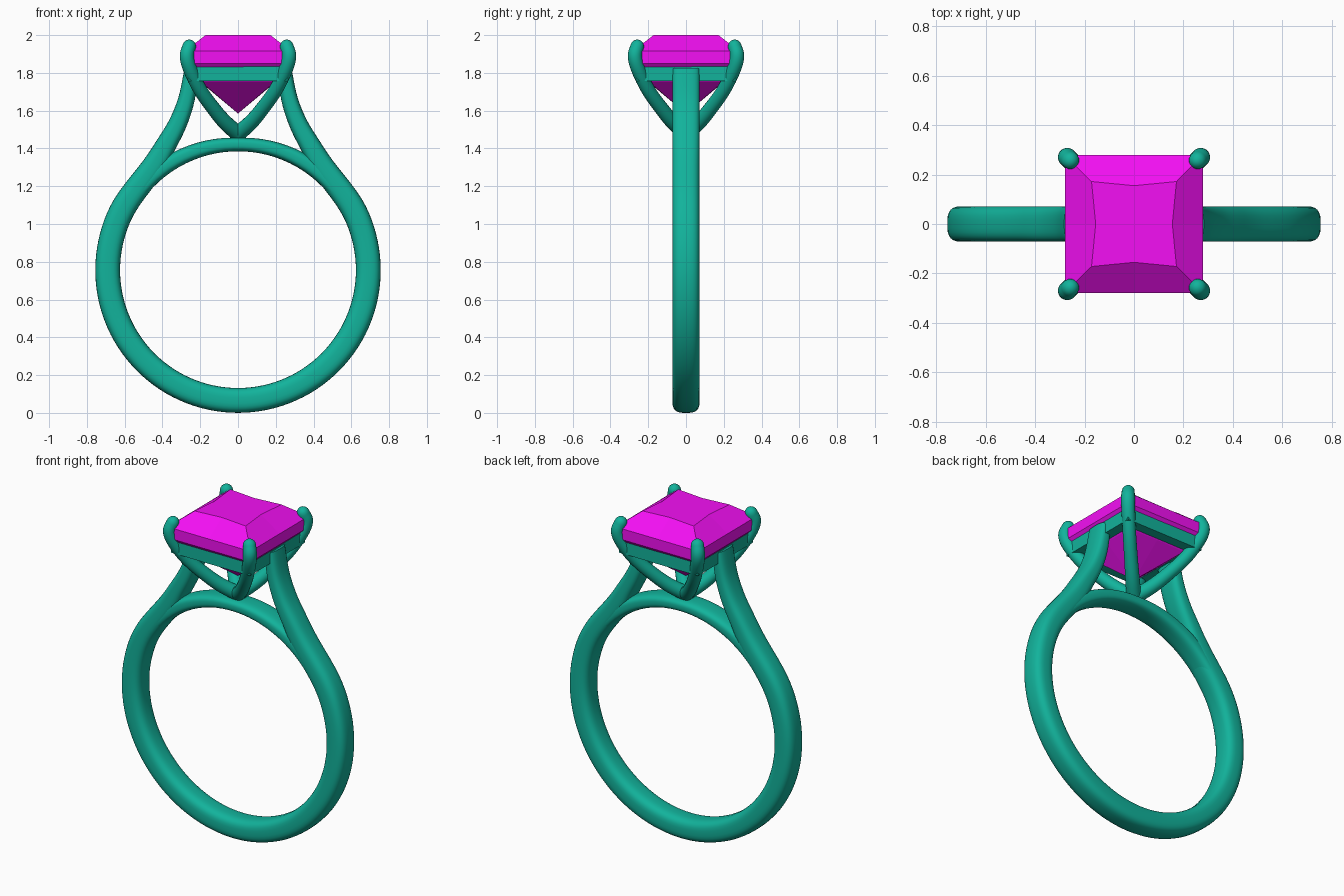
import bpy, bmesh, math
from mathutils import Vector

if "Cube" in bpy.data.objects:
    bpy.data.objects.remove(bpy.data.objects["Cube"])


def material(name, rgb):
    m = bpy.data.materials.new(name)
    m.diffuse_color = (*rgb, 1)
    m.use_nodes = True
    m.node_tree.nodes["Principled BSDF"].inputs["Base Color"].default_value = m.diffuse_color
    return m


metal = material("teal_metal", (0.006, 0.45, 0.33))
magenta = material("magenta_stone", (0.9, 0.005, 0.9))


def make_object(name, bm, mat, smooth=True):
    bmesh.ops.recalc_face_normals(bm, faces=bm.faces)
    me = bpy.data.meshes.new(name)
    bm.to_mesh(me)
    bm.free()
    ob = bpy.data.objects.new(name, me)
    bpy.context.collection.objects.link(ob)
    me.materials.append(mat)
    if smooth:
        for o in bpy.context.selected_objects:
            o.select_set(False)
        bpy.context.view_layer.objects.active = ob
        ob.select_set(True)
        bpy.ops.object.shade_smooth_by_angle(angle=math.radians(40))
    return ob


def spline(pts, steps):
    """Catmull-Rom through control tuples."""
    v = [Vector(p) for p in pts]
    v = [2 * v[0] - v[1]] + v + [2 * v[-1] - v[-2]]
    out = []
    for i in range(1, len(v) - 2):
        a, b, c, d = v[i - 1:i + 3]
        for k in range(steps):
            t = k / steps
            out.append(0.5 * (2 * b + (c - a) * t + (2 * a - 5 * b + 4 * c - d) * t * t
                              + (3 * b - a - 3 * c + d) * t ** 3))
    return out + [v[-2]]


def sweep(name, path, power, sides=28, turn=0.0, round_end=False):
    """Sweep a superellipse along (u, z, half thickness, half width) points
    lying in a vertical plane turned about z."""
    rings = []
    for i, p in enumerate(path):
        a, b = path[max(i - 1, 0)], path[min(i + 1, len(path) - 1)]
        t = Vector((b[0] - a[0], b[1] - a[1])).normalized()
        rings.append((p[0], p[1], p[2], p[3], t))
    if round_end:
        u, z, h, w, t = rings[-1]
        for deg in (20, 40, 60, 75, 86):
            s, c = math.sin(math.radians(deg)), math.cos(math.radians(deg))
            rings.append((u + t.x * h * s, z + t.y * h * s, h * c, w * c, t))
    bm = bmesh.new()
    ct, st = math.cos(turn), math.sin(turn)
    loops = []
    for u, z, h, w, t in rings:
        loop = []
        for k in range(sides):
            a = 2 * math.pi * (k + 0.5) / sides
            c, s = math.cos(a), math.sin(a)
            n = h * math.copysign(abs(c) ** (2 / power), c)
            y = w * math.copysign(abs(s) ** (2 / power), s)
            x = u - t.y * n
            loop.append(bm.verts.new((x * ct - y * st, x * st + y * ct, z + t.x * n)))
        loops.append(loop)
    for a, b in zip(loops, loops[1:]):
        for k in range(sides):
            j = (k + 1) % sides
            bm.faces.new((a[k], a[j], b[j], b[k]))
    bm.faces.new(loops[0])
    bm.faces.new(loops[-1])
    return make_object(name, bm, metal)


# Shank: lower circle flowing into two rising shoulders
CZ = 0.756
right = [(0.69 * math.cos(math.radians(d)), CZ + 0.69 * math.sin(math.radians(d)), 0.066, 0.072)
         for d in range(-90, 36, 15)]
right += [(0.452, 1.298, 0.063, 0.072), (0.385, 1.412, 0.055, 0.072), (0.32, 1.53, 0.049, 0.072),
          (0.273, 1.66, 0.044, 0.072), (0.245, 1.82, 0.038, 0.072)]
left = [(-x, z, h, w) for x, z, h, w in right[:0:-1]]
sweep("shank", spline(left + right, 5), 3)

# Arch closing the finger hole under the setting
arch = []
for d in range(40, 141, 4):
    a = math.radians(d)
    h = 0.036 + 0.012 * abs(math.cos(a))
    arch.append((-(0.624 + h) * math.cos(a), 0.761 + (0.624 + h) * math.sin(a), h, 0.07))
sweep("bridge_arch", arch, 3)

# Four claws curving out from the centre to the stone's corners
R2 = math.sqrt(2)
claw = [(0.0, 1.478, 0.042, 0.042), (0.065 * R2, 1.535, 0.04, 0.04), (0.125 * R2, 1.605, 0.038, 0.038),
        (0.2 * R2, 1.71, 0.037, 0.037), (0.253 * R2, 1.82, 0.038, 0.038),
        (0.27 * R2, 1.89, 0.038, 0.038), (0.258 * R2, 1.94, 0.036, 0.036)]
for i in range(4):
    sweep(f"claw_{i + 1}", spline(claw, 6), 2, 20, math.radians(45 + 90 * i), True)

# Square gallery frame below the stone
bm = bmesh.new()
frame = [[bm.verts.new((sx * r, sy * r, z)) for sx, sy in ((-1, -1), (1, -1), (1, 1), (-1, 1))]
         for r, z in ((0.265, 1.757), (0.265, 1.85), (0.205, 1.85), (0.205, 1.757))]
for i in range(4):
    a, b = frame[i], frame[(i + 1) % 4]
    for k in range(4):
        j = (k + 1) % 4
        bm.faces.new((a[k], a[j], b[j], b[k]))
make_object("gallery_frame", bm, metal, False)

# Princess-cut stone: rings of corners and side midpoints
bm = bmesh.new()
stone = []
for c, m, z in ((0.172, 0.155, 2.0), (0.28, 0.28, 1.916), (0.28, 0.28, 1.85), (0.195, 0.2, 1.752)):
    stone.append([bm.verts.new((x, y, z)) for x, y in
                  ((c, c), (0, m), (-c, c), (-m, 0), (-c, -c), (0, -m), (c, -c), (m, 0))])
bm.faces.new(stone[0])
for a, b in zip(stone, stone[1:]):
    for k in range(8):
        j = (k + 1) % 8
        bm.faces.new((a[k], a[j], b[j], b[k]))
culet = bm.verts.new((0, 0, 1.585))
for k in range(8):
    bm.faces.new((stone[-1][k], stone[-1][(k + 1) % 8], culet))
make_object("stone", bm, magenta, False)
